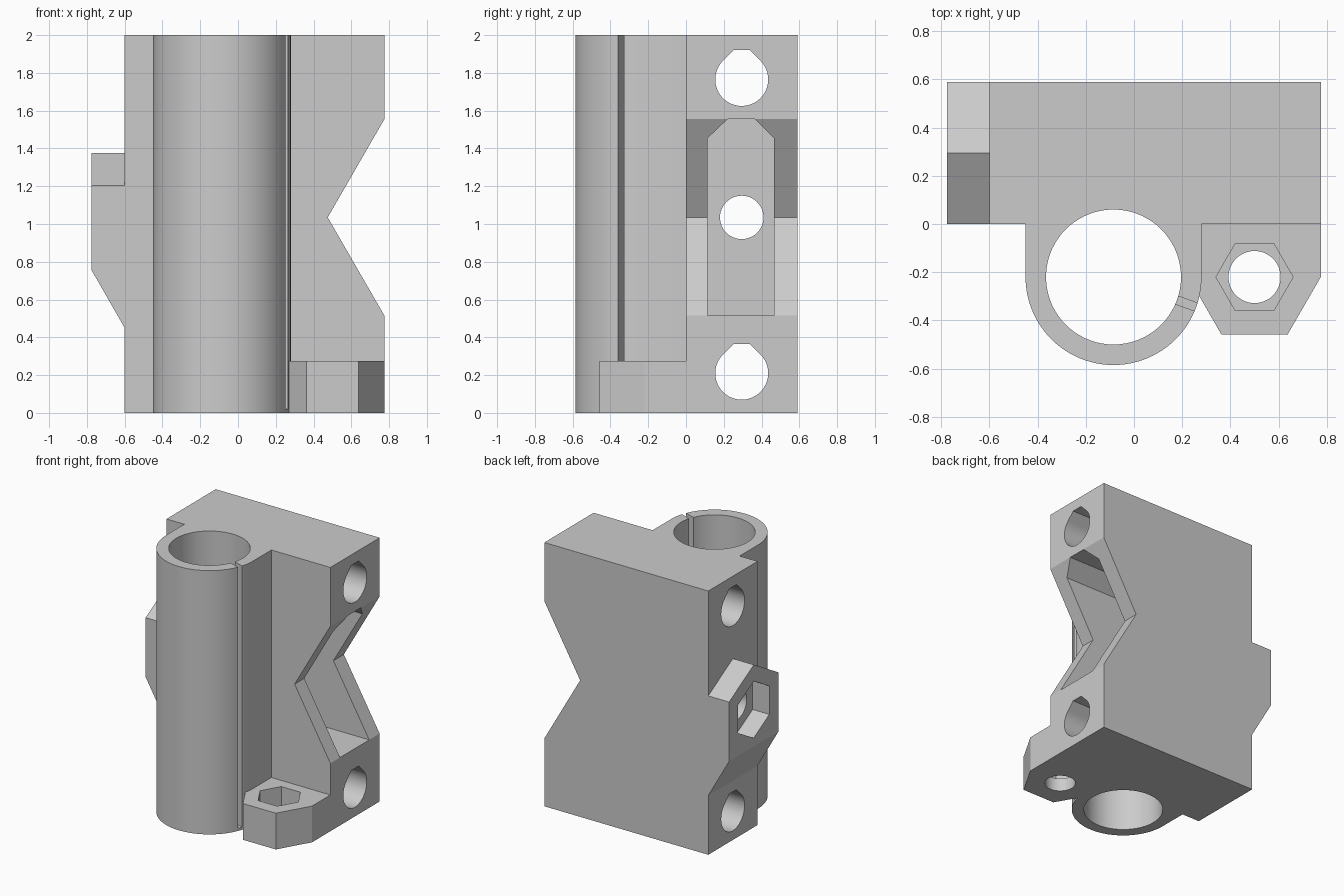
import bpy, bmesh
from math import sin, cos, pi, radians
from mathutils import Vector

old = bpy.data.objects.get("Cube")
if old:
    bpy.data.objects.remove(old, do_unlink=True)

grey = bpy.data.materials.new("light_grey_plastic")
grey.use_nodes = True
tone = (0.6, 0.6, 0.6, 1)
grey.diffuse_color = tone
grey.node_tree.nodes["Principled BSDF"].inputs["Base Color"].default_value = tone


def arc(c, r, start=0, end=360, n=72):
    """Points on an arc; a full circle leaves out the repeated last point."""
    count = n if end - start == 360 else n + 1
    step = radians(end - start) / n
    return [(c[0] + r * cos(radians(start) + i * step),
             c[1] + r * sin(radians(start) + i * step)) for i in range(count)]


def prism(name, points, axis, low, high):
    """Extrude a flat outline along an axis."""
    place = {"x": lambda a, b, t: (t, a, b),
             "y": lambda a, b, t: (a, t, b),
             "z": lambda a, b, t: (a, b, t)}[axis]
    bm = bmesh.new()
    ends = [[bm.verts.new(place(a, b, t)) for a, b in points] for t in (low, high)]
    bm.faces.new(ends[0])
    bm.faces.new(ends[1])
    n = len(points)
    for i in range(n):
        j = (i + 1) % n
        bm.faces.new((ends[0][i], ends[0][j], ends[1][j], ends[1][i]))
    bmesh.ops.recalc_face_normals(bm, faces=bm.faces)
    mesh = bpy.data.meshes.new(name)
    bm.to_mesh(mesh)
    bm.free()
    mesh.materials.append(grey)
    obj = bpy.data.objects.new(name, mesh)
    bpy.context.collection.objects.link(obj)
    return obj


def combine(target, tool, operation):
    mod = target.modifiers.new(tool.name, "BOOLEAN")
    mod.operation, mod.object, mod.solver = operation, tool, "EXACT"
    bpy.context.view_layer.objects.active = target
    bpy.ops.object.modifier_apply(modifier=mod.name)
    bpy.data.objects.remove(tool, do_unlink=True)


BORE = (-0.085, -0.22)
LEADNUT = (0.5, -0.22)
MID_Y, MID_Z = 0.295, 1.035

# Main block with the V notch in its left side
body = prism("carriage_end_block",
             [(-0.6, 0), (0.775, 0), (0.775, 0.515), (0.475, MID_Z),
              (0.775, 1.555), (0.775, 2), (-0.6, 2)], "y", 0, 0.59)

# Bearing holder: half round front, straight sides back into the block
holder = prism("bearing_holder",
               arc(BORE, 0.365, 180, 360, 48) + [(0.28, 0.1), (-0.45, 0.1)], "z", 0, 2)

# Nut flange: half hexagon carried back into the block
flange = prism("nut_flange",
               arc(LEADNUT, 0.275, 180, 360, 3) + [(0.775, 0.1), (0.225, 0.1)],
               "z", 0, 0.275)

# Pointed boss on the right side, its underside tapering into the block
boss = prism("bolt_boss",
             [(0, 0.755), (0.59, 0.755), (0.59, 1.205), (MID_Y, 1.375), (0, 1.205)],
             "x", -0.775, -0.58)
for v in boss.data.vertices:
    if v.co.x > -0.6 and v.co.z < 0.8:
        v.co.z = 0.415

for part in (holder, flange, boss):
    combine(body, part, "UNION")

cutters = []

# Bearing bore and the narrow clamping slit
cutters.append(prism("bearing_bore", arc(BORE, 0.28), "z", -0.1, 2.1))
turn = radians(-20)
along = Vector((cos(turn), sin(turn)))
across = Vector((-sin(turn), cos(turn))) * 0.0175
base = Vector(BORE)
cutters.append(prism("clamp_slit",
                     [tuple(base + along * r + across * s)
                      for r, s in ((0.2, -1), (0.39, -1), (0.39, 1), (0.2, 1))],
                     "z", 0.02, 2.1))

# Flat-topped teardrop holes for the two horizontal rods
for z in (0.21, 1.765):
    outline = arc((MID_Y, z), 0.14, 135, 405, 54)
    outline += [(MID_Y + 0.043, z + 0.155), (MID_Y - 0.043, z + 0.155)]
    cutters.append(prism("rod_hole", outline, "x", -1, 1))

# Belt pocket with chamfered roof, open towards the notch
cutters.append(prism("belt_pocket",
                     [(0.115, 0.515), (0.465, 0.515), (0.465, 1.455),
                      (0.365, 1.555), (0.22, 1.555), (0.115, 1.455)],
                     "x", -0.45, 1))

# Tension bolt hole and its nut recess in the boss
cutters.append(prism("bolt_hole", arc((MID_Y, MID_Z), 0.115, n=48), "x", -1, 0))
cutters.append(prism("bolt_nut_recess", arc((MID_Y, MID_Z), 0.215, 30, 390, 6),
                     "x", -1, -0.635))

# Lead screw hole and nut recess in the flange
cutters.append(prism("screw_hole", arc(LEADNUT, 0.108, n=48), "z", -0.1, 0.4))
cutters.append(prism("screw_nut_recess", arc(LEADNUT, 0.16, n=6), "z", 0.1, 0.4))

for cutter in cutters:
    combine(body, cutter, "DIFFERENCE")

# Smooth the round walls, keep the flat faces crisp
bpy.ops.object.select_all(action="DESELECT")
body.select_set(True)
bpy.context.view_layer.objects.active = body
bpy.ops.object.shade_smooth_by_angle(angle=radians(25))
